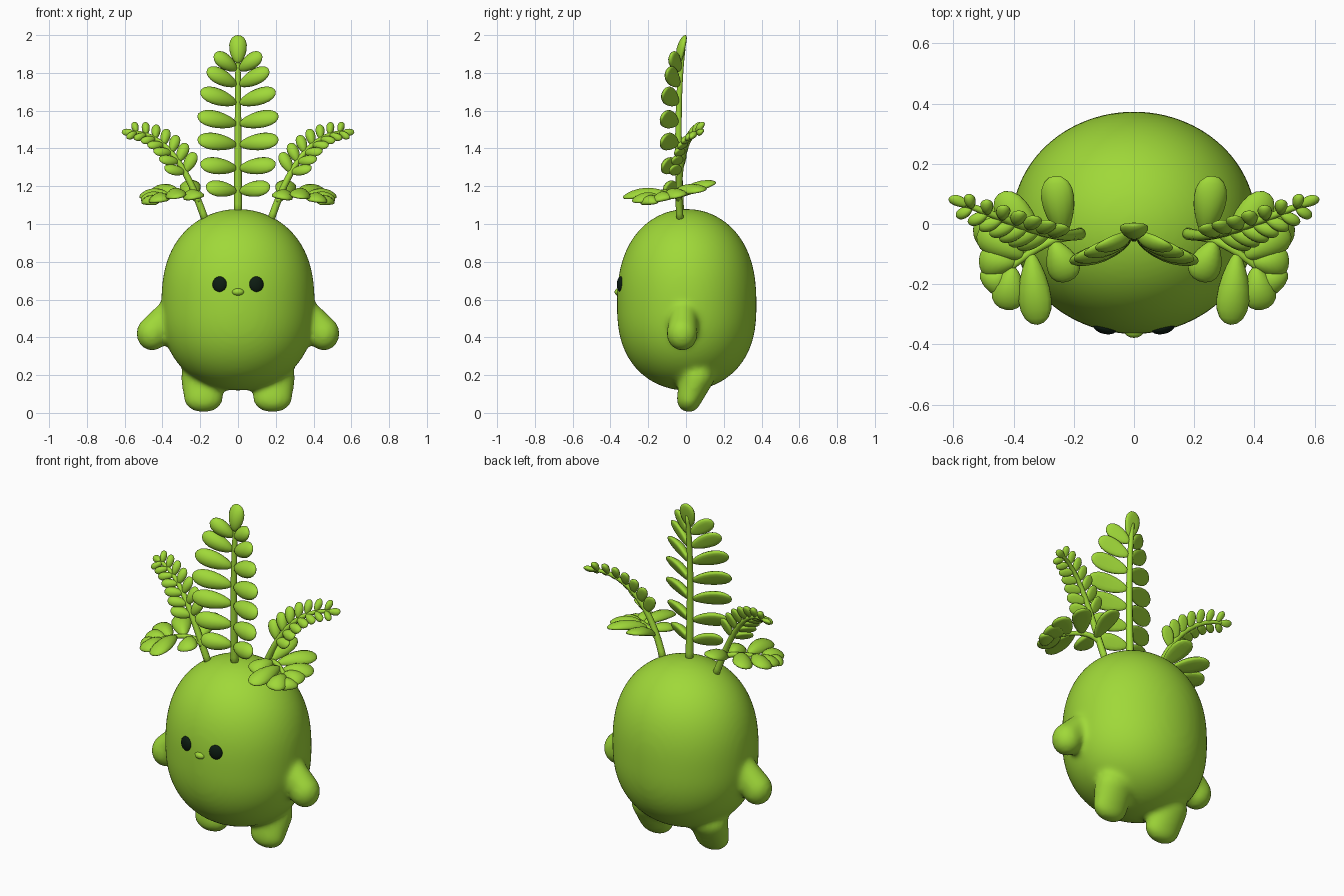
import bpy, bmesh, math
from mathutils import Vector, Matrix

if "Cube" in bpy.data.objects:
    bpy.data.objects.remove(bpy.data.objects["Cube"])


def material(name, rgb):
    mat = bpy.data.materials.new(name)
    mat.use_nodes = True
    mat.diffuse_color = (*rgb, 1)
    shader = mat.node_tree.nodes["Principled BSDF"]
    shader.inputs["Base Color"].default_value = (*rgb, 1)
    shader.inputs["Roughness"].default_value = 0.7
    return mat


GREEN = material("leaf green", (0.35, 0.69, 0.04))
DARK = material("eye black", (0.004, 0.012, 0.006))


def finish(bm, name, mat):
    bmesh.ops.recalc_face_normals(bm, faces=bm.faces)
    for face in bm.faces:
        face.smooth = True
    mesh = bpy.data.meshes.new(name)
    bm.to_mesh(mesh)
    bm.free()
    mesh.materials.append(mat)
    obj = bpy.data.objects.new(name, mesh)
    bpy.context.collection.objects.link(obj)
    return obj


def ball(bm, centre, radii, turn=0.0):
    mat = Matrix.Translation(centre) @ Matrix.Rotation(turn, 4, "Z") @ Matrix.Diagonal((*radii, 1))
    bmesh.ops.create_uvsphere(bm, u_segments=24, v_segments=14, radius=1, matrix=mat)


def limb(bm, start, end, r_start, r_end, steps=9):
    """Row of balls that fuses into a tapered limb."""
    for i in range(steps):
        t = i / (steps - 1)
        ball(bm, Vector(start).lerp(Vector(end), t), Vector(r_start).lerp(Vector(r_end), t))


def bridge(bm, rings):
    n = len(rings[0])
    for a, b in zip(rings, rings[1:]):
        for i in range(n):
            bm.faces.new((a[i], a[(i + 1) % n], b[(i + 1) % n], b[i]))
    bm.faces.new(rings[0])
    bm.faces.new(rings[-1])


def bezier(points, t):
    pts = [Vector(p) for p in points]
    while len(pts) > 1:
        pts = [a.lerp(b, t) for a, b in zip(pts, pts[1:])]
    return pts[0]


def stem(bm, points, r0, r1, steps=16, sides=10):
    rings = []
    for i in range(steps + 1):
        t = i / steps
        d = bezier(points, min(t + 0.02, 1)) - bezier(points, max(t - 0.02, 0))
        turn = Vector((0, 0, 1)).rotation_difference(d)
        r = r0 + (r1 - r0) * t
        ring = []
        for k in range(sides):
            a = math.tau * k / sides
            ring.append(bm.verts.new(bezier(points, t) + turn @ Vector((r * math.cos(a), r * math.sin(a), 0))))
        rings.append(ring)
    bridge(bm, rings)


def leaf(bm, base, tip, normal, width, thick, curl=0.0, flare=0.4):
    """Plump teardrop: flare widens it to the tip, curl arches it to its normal."""
    base, tip = Vector(base), Vector(tip)
    d = tip - base
    length = d.length
    d.normalize()
    side = d.cross(Vector(normal)).normalized()
    up = side.cross(d)
    made = bmesh.ops.create_uvsphere(bm, u_segments=14, v_segments=10, radius=1)
    for v in made["verts"]:
        x, y, z = v.co
        t = (z + 1) / 2
        spread = 0.92 + flare * (t - 0.5)
        lift = y * thick / 2 + curl * length * (4 * t * (1 - t)) - 0.12 * width * x * x
        v.co = base + d * (t * length) + side * (x * spread * width / 2) + up * lift


# Body, arms and feet, fused into one soft skin
bm = bmesh.new()
rings = []
for i in range(1, 40):
    u = -math.cos(math.pi * i / 40)
    r = 0.406 * math.sqrt(1 - abs(u) ** 2.5)
    z = 0.57 + u * (0.51 if u > 0 else 0.452)
    rings.append([bm.verts.new((r * math.cos(math.tau * k / 64), 0.004 + 0.91 * r * math.sin(math.tau * k / 64), z))
                  for k in range(64)])
bridge(bm, rings)
for s in (1, -1):
    limb(bm, (s * 0.35, -0.01, 0.54), (s * 0.455, -0.02, 0.42), (0.07, 0.07, 0.075), (0.084, 0.084, 0.092))
    limb(bm, (s * 0.19, 0.06, 0.19), (s * 0.183, 0.015, 0.075), (0.115, 0.092, 0.08), (0.105, 0.066, 0.074))
body = finish(bm, "body", GREEN)
remesh = body.modifiers.new("fuse", "REMESH")
remesh.mode = "VOXEL"
remesh.voxel_size = 0.014
remesh.use_smooth_shade = True
smooth = body.modifiers.new("soften", "SMOOTH")
smooth.factor = 0.5
smooth.iterations = 16

# Face
for s, label in ((1, "left"), (-1, "right")):
    bm = bmesh.new()
    ball(bm, (s * 0.097, -0.345, 0.68), (0.039, 0.02, 0.042), s * 0.23)
    finish(bm, label + "_eye", DARK)
bm = bmesh.new()
ball(bm, (0, -0.356, 0.64), (0.032, 0.022, 0.02))
finish(bm, "nose", GREEN)

# Tall middle frond: pairs of (root height, reach, rise)
bm = bmesh.new()
trunk = [(0, -0.03, 1.04), (0, -0.045, 1.4), (0, -0.045, 1.7), (0, -0.015, 1.93)]
stem(bm, trunk, 0.022, 0.013)
pairs = [(1.175, 0.17, 0.02), (1.295, 0.2, 0.02), (1.42, 0.215, 0.025), (1.53, 0.215, 0.04),
         (1.64, 0.2, 0.06), (1.735, 0.165, 0.08), (1.815, 0.125, 0.085)]
for z, reach, rise in pairs:
    root_y = -0.045 + 0.02 * max(0, z - 1.6) / 0.3
    for s in (1, -1):
        leaf(bm, (s * 0.008, root_y, z), (s * reach, root_y - 0.37 * reach, z + rise),
             (0, -1, 0.5), 0.072 + 0.16 * reach, 0.046, 0.08)
leaf(bm, (0, -0.035, 1.85), (0, -0.002, 2.0), (0, -1, 0), 0.102, 0.044, 0.06)
finish(bm, "middle_frond", GREEN)

# Side fronds: one arching outward and a short one spreading flat below it
arch = [(0.17, -0.03, 1.01), (0.26, -0.06, 1.28), (0.38, 0.0, 1.5), (0.585, 0.075, 1.485)]
branch = [(0.205, -0.04, 1.12), (0.27, -0.04, 1.18), (0.36, -0.1, 1.16), (0.44, -0.17, 1.13)]
# Flat leaves: position on the branch, then the tip
flat_leaves = [(0.15, (0.262, 0.16, 1.22)), (0.45, (0.45, 0.1, 1.18)), (0.7, (0.515, -0.02, 1.15)),
               (0.8, (0.515, -0.12, 1.13)), (0.95, (0.49, -0.215, 1.11)), (0.85, (0.425, -0.285, 1.12)),
               (0.6, (0.32, -0.335, 1.14)), (0.3, (0.215, -0.19, 1.14))]
for s, label in ((1, "left"), (-1, "right")):
    bm = bmesh.new()
    stem(bm, arch, 0.02, 0.01)
    facing = Vector((0, -0.75, 0.65))
    count = 7
    for i in range(count):
        f = i / (count - 1)
        t = 0.36 + 0.56 * f
        root = bezier(arch, t)
        d = (bezier(arch, t + 0.02) - bezier(arch, t - 0.02)).normalized()
        across = d.cross(facing).normalized()
        size = 0.12 - 0.052 * f
        for k in (1, -1):
            way = (across * k * 0.85 + d * 0.5 + facing * 0.2).normalized()
            leaf(bm, root, root + way * size, facing, size * 0.6, 0.036, 0.06)
    leaf(bm, bezier(arch, 0.94), (0.615, 0.085, 1.49), facing, 0.045, 0.03)
    stem(bm, branch, 0.016, 0.011)
    for t, tip in flat_leaves:
        leaf(bm, bezier(branch, t), tip, (0.15, -0.2, 1), 0.115, 0.048, 0.08, 0.7)
    if s < 0:
        bmesh.ops.scale(bm, vec=(-1, 1, 1), verts=bm.verts)
    finish(bm, label + "_fronds", GREEN)
